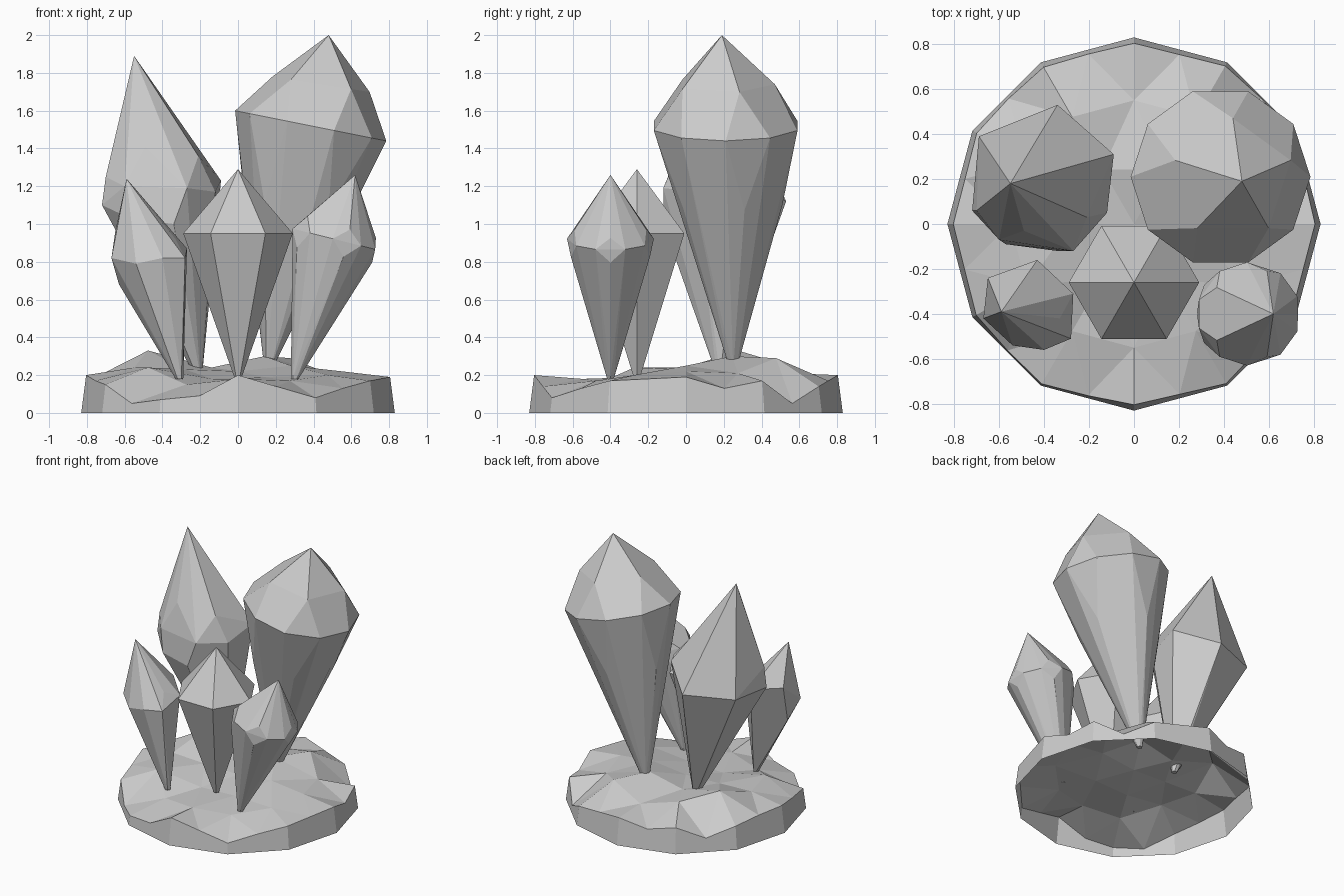
import bpy, bmesh
from math import sin, cos, radians
from mathutils import Vector

cube = bpy.data.objects.get("Cube")
if cube:
    bpy.data.objects.remove(cube, do_unlink=True)

# One stone colour for everything
stone = bpy.data.materials.new("grey_stone")
stone.use_nodes = True
GREY = (0.6, 0.6, 0.6, 1)
stone.diffuse_color = GREY
stone.node_tree.nodes["Principled BSDF"].inputs["Base Color"].default_value = GREY


def finish(bm, name):
    mesh = bpy.data.meshes.new(name)
    bm.to_mesh(mesh)
    bm.free()
    mesh.materials.append(stone)
    obj = bpy.data.objects.new(name, mesh)
    bpy.context.collection.objects.link(obj)
    return obj


def polar(centre, radius, degrees, slope=0.0):
    """Point on a ring whose height changes with x by the slope."""
    a = radians(degrees)
    dx = radius * cos(a)
    return Vector(centre) + Vector((dx, radius * sin(a), slope * dx))


def ring(centre, radius, angles, slope=0.0):
    return [polar(centre, radius, a, slope) for a in angles]


def crystal(name, tip, apex, points):
    """Faceted crystal: the convex skin of its corners, apex and narrow foot."""
    bm = bmesh.new()
    corners = ring(tip, 0.02, range(0, 360, 60)) + [Vector(p) for p in points] + [Vector(apex)]
    for p in corners:
        bm.verts.new(p)
    res = bmesh.ops.convex_hull(bm, input=bm.verts[:])
    loose = [v for v in bm.verts if not v.link_faces]
    bmesh.ops.delete(bm, geom=loose, context='VERTS')
    bmesh.ops.dissolve_limit(bm, angle_limit=radians(4), verts=bm.verts[:], edges=bm.edges[:])
    bmesh.ops.recalc_face_normals(bm, faces=bm.faces[:])
    return finish(bm, name)


def five_sided(start, half, upper, middle, lower):
    """Shoulder, paired waist and lower corners of a five-fold crystal."""
    fives = [start + 72 * i for i in range(5)]
    pairs = [a + s * half for a in fives for s in (-1, 1)]
    (uc, ur, us), (mc, mr, ms), (lc, lr, ls) = upper, middle, lower
    return ring(uc, ur, fives, us) + ring(mc, mr, pairs, ms) + ring(lc, lr, fives, ls)


# Rock base: open underneath, bumpy facets on top
rim_z = [.19, .13, .17, .05, .14, .17, .20, .15, .19, .10, .17, .19,
         .20, .17, .15, .05, .07, .09, .20, .14, .08, .13, .17, .18]
mid_z = [.22, .21, .29, .21, .27, .33, .24, .24, .15, .18, .17, .20]
inner_z = [.25, .30, .24, .23, .18, .19]


def twelve_sided(radius, i):
    """Point i of 24 around a twelve-sided outline."""
    r = radius if i % 2 == 0 else radius * cos(radians(15))
    return polar((0, 0, 0), r, 15 * i)


bm = bmesh.new()
foot = [bm.verts.new(twelve_sided(.83, i)) for i in range(24)]
rim = [bm.verts.new(twelve_sided(.83 - .13 * z, i) + Vector((0, 0, z))) for i, z in enumerate(rim_z)]
mid = [bm.verts.new(polar((0, 0, z), .55, 30 * i)) for i, z in enumerate(mid_z)]
inner = [bm.verts.new(polar((0, 0, z), .28, 60 * i)) for i, z in enumerate(inner_z)]
centre = bm.verts.new((0, 0, .22))
for i in range(24):
    j = (i + 1) % 24
    bm.faces.new((foot[i], foot[j], rim[j], rim[i]))


def stitch(outer, inside):
    """Join a ring to one with half as many points."""
    n = len(inside)
    for i in range(n):
        a, b, c = (outer[(2 * i + k) % (2 * n)] for k in range(3))
        p, q = inside[i], inside[(i + 1) % n]
        for face in ((a, b, p), (b, q, p), (b, c, q)):
            bm.faces.new(face)


stitch(rim, mid)
stitch(mid, inner)
for i in range(6):
    bm.faces.new((inner[i], inner[(i + 1) % 6], centre))
finish(bm, "rock_base")

# Upright crystal at the front
crystal("front_crystal", (0, -.26, .19), (0, -.26, 1.29),
        ring((0, -.26, .95), .29, range(0, 360, 60)))

# Tallest crystal, back left
crystal("tall_crystal", (.16, .25, .23), (.48, .19, 2.0),
        five_sided(18, 18, ((.44, .20, 1.74), .27, -.16),
                   ((.385, .21, 1.52), .40, -.20),
                   ((.31, .22, 1.10), .29, -.1)))

# Small leaning crystal, front left
crystal("left_front_crystal", (.30, -.40, .18), (.62, -.40, 1.26),
        five_sided(0, 20, ((.53, -.40, .99), .20, -.32),
                   ((.51, -.40, .92), .23, -.25),
                   ((.49, -.40, .84), .22, -.2)))

# Pointed crystal, back right
crystal("right_back_crystal", (-.21, .18, .2), (-.55, .18, 1.89), [
    (-.09, .31, 1.23), (-.21, .03, 1.36), (-.12, .05, 1.17), (-.27, -.12, 1.19),
    (-.34, -.12, 1.0), (-.57, -.09, 1.03), (-.49, -.03, 1.41), (-.6, -.07, 1.2),
    (-.7, .06, 1.25), (-.72, .06, 1.1), (-.69, .39, 1.12), (-.34, .53, 1.12)])

# Small leaning crystal, front right
crystal("right_front_crystal", (-.31, -.40, .18), (-.59, -.39, 1.24), [
    (-.65, -.24, .96), (-.43, -.16, .92), (-.27, -.31, .87), (-.33, -.42, .92),
    (-.28, -.51, .82), (-.4, -.56, .82), (-.54, -.54, .79), (-.53, -.49, .87),
    (-.67, -.42, .82), (-.63, -.32, .68)])
